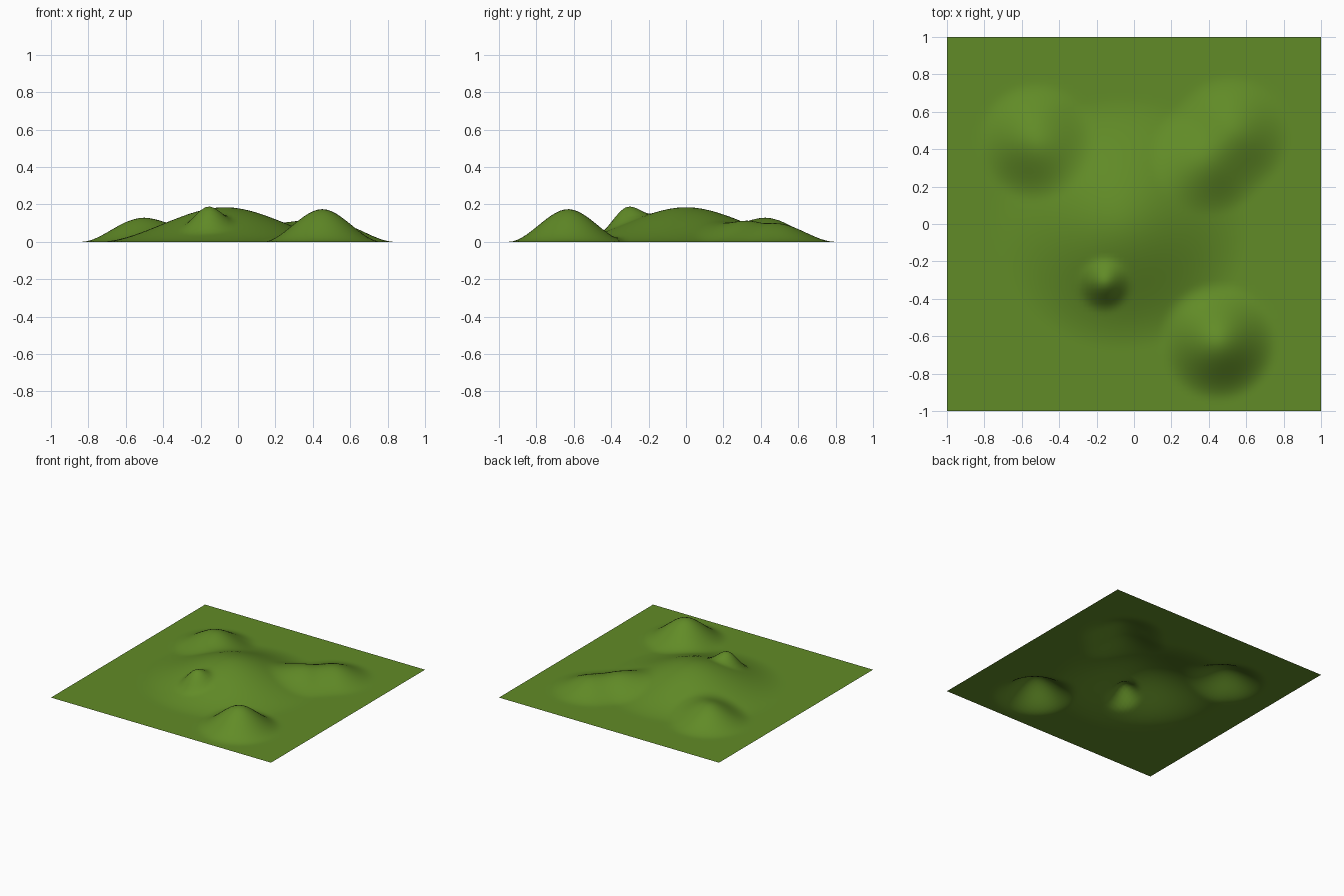
import bpy, bmesh
from mathutils import Vector

if "Cube" in bpy.data.objects:
    bpy.data.objects.remove(bpy.data.objects["Cube"])

# Hills: ridge start, ridge end, radius, height (a round hill has a point ridge)
HILLS = [
    ((-0.07, 0.00), (-0.07, 0.00), 0.68, 0.185),   # broad central mound
    ((0.45, -0.63), (0.45, -0.63), 0.32, 0.175),   # front right hill
    ((-0.52, 0.44), (-0.52, 0.44), 0.32, 0.125),   # back left hill
    ((0.40, 0.36), (0.52, 0.48), 0.32, 0.100),     # back right ridge
    ((-0.16, -0.32), (-0.16, -0.32), 0.15, 0.090), # small knoll
]


def lift(p, start, end, radius, height):
    """Smooth falloff with distance from the ridge line."""
    a, d = Vector(start), Vector(end) - Vector(start)
    t = max(0, min(1, (p - a).dot(d) / d.length_squared)) if d.length else 0
    f = max(0, 1 - (p - a - d * t).length / radius)
    return height * f * f * (3 - 2 * f)


# Flat ground sheet raised into hills
bm = bmesh.new()
bmesh.ops.create_grid(bm, x_segments=80, y_segments=80, size=1)
for v in bm.verts:
    v.co.z = sum(lift(v.co.xy, *hill) for hill in HILLS)
for f in bm.faces:
    f.smooth = True
mesh = bpy.data.meshes.new("grassy_hills")
bm.to_mesh(mesh)
bm.free()
hills = bpy.data.objects.new("grassy_hills", mesh)
bpy.context.collection.objects.link(hills)

# Grass colour
grass = bpy.data.materials.new("grass")
grass.diffuse_color = (0.12, 0.26, 0.02, 1)
grass.use_nodes = True
grass.node_tree.nodes["Principled BSDF"].inputs["Base Color"].default_value = grass.diffuse_color
mesh.materials.append(grass)
